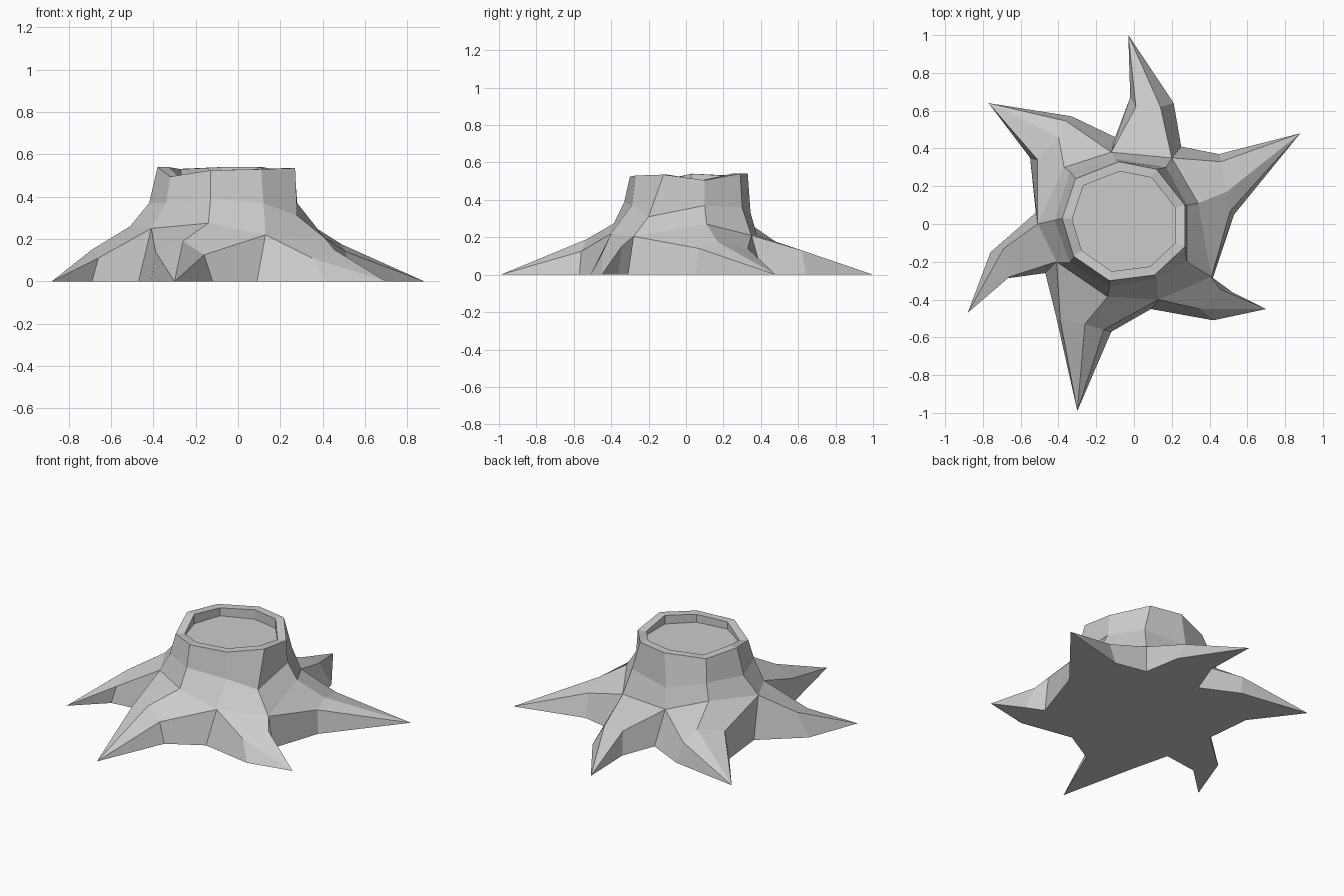
import bpy, bmesh
from mathutils import Vector

if "Cube" in bpy.data.objects:
    bpy.data.objects.remove(bpy.data.objects["Cube"])

grey = bpy.data.materials.new("grey wood")
grey.diffuse_color = (0.6, 0.6, 0.6, 1)
grey.use_nodes = True
grey.node_tree.nodes["Principled BSDF"].inputs["Base Color"].default_value = grey.diffuse_color

# Nine trunk columns, counter-clockwise: rim, waist and foot of each
columns = [
    ((-.32, -.17, .495), (-.34, -.20, .37), (-.41, -.20, .25)),
    ((-.13, -.30, .525), (-.13, -.33, .39), (-.14, -.385, .275)),
    ((.11, -.27, .53), (.12, -.29, .37), (.13, -.40, .22)),
    ((.27, -.12, .535), (.28, -.20, .31), (.41, -.28, .205)),
    ((.27, .10, .505), (.28, .10, .37), (.34, .11, .27)),
    ((.12, .29, .54), (.17, .30, .36), (.20, .35, .21)),
    ((-.08, .33, .54), (-.10, .345, .33), (-.12, .38, .21)),
    ((-.31, .24, .53), (-.34, .28, .40), (-.37, .30, .30)),
    ((-.38, .03, .54), (-.42, .02, .37), (-.51, 0, .26)),
]
# Ground point under each foot that lies between two roots
valleys = {0: (-.47, -.26), 2: (.09, -.45), 3: (.41, -.31),
           5: (.25, .41), 6: (-.10, .46), 8: (-.52, .06)}
# Roots: first and last column, tip, ground knees, upper knees, crest knee
roots = [
    (0, 2, (-.30, -.99), (-.41, -.50), (-.12, -.57),
     (-.39, -.51, .14), (-.16, -.56, .125), (-.26, -.53, .19)),
    (2, 3, (.70, -.45), (.42, -.51), (.52, -.36),
     (.35, -.45, .11), (.455, -.345, .15), None),
    (3, 5, (.88, .48), (.53, .05), (.45, .37),
     (.51, .07, .14), (.46, .33, .14), (.49, .17, .175)),
    (5, 6, (-.03, 1.0), (.21, .64), (-.02, .67),
     (.14, .62, .13), (.01, .62, .13), None),
    (6, 8, (-.77, .64), (-.33, .57), (-.55, .35),
     (-.36, .545, .13), (-.51, .34, .16), (-.40, .46, .19)),
    (8, 0, (-.88, -.47), (-.76, -.15), (-.69, -.29),
     (-.69, -.13, .15), (-.66, -.28, .11), None),
]

bm = bmesh.new()


def ground(p):
    return bm.verts.new((p[0], p[1], 0))


def face(*verts):
    bm.faces.new(verts)


def bridge(upper, lower):
    for i in range(len(upper)):
        j = (i + 1) % len(upper)
        face(upper[j], upper[i], lower[i], lower[j])


# Trunk wall
rim, waist, foot = [[bm.verts.new(c[k]) for c in columns] for k in range(3)]
bridge(rim, waist)
bridge(waist, foot)

# Rim and sunken cut surface
middle = Vector((-.05, .01, 0))


def inset(z_of):
    ring = []
    for v in rim:
        p = middle + (v.co - middle) * .84
        ring.append(bm.verts.new((p.x, p.y, z_of(v))))
    return ring


lip = inset(lambda v: v.co.z)
floor = inset(lambda v: .48)
bridge(lip, rim)
bridge(floor, lip)
bm.faces.new(floor)

# Roots
valley = {k: ground(p) for k, p in valleys.items()}
outline = []
for a, b, tip, gl, gr, kl, kr, kc in roots:
    t, gl, gr = ground(tip), ground(gl), ground(gr)
    kl, kr = bm.verts.new(kl), bm.verts.new(kr)
    if kc:
        kc = bm.verts.new(kc)
        crest = foot[a + 1]
        face(foot[a], kl, kc, crest)
        face(crest, kc, kr, foot[b])
        face(kl, t, kc)
        face(kc, t, kr)
    else:
        face(foot[a], kl, kr, foot[b])
        face(kl, t, kr)
    face(foot[a], valley[a], gl, kl)
    face(kl, gl, t)
    face(kr, t, gr)
    face(foot[b], kr, gr, valley[b])
    outline += [valley[a], gl, t, gr]

# Flat underside
bm.faces.new(outline[::-1])
bmesh.ops.recalc_face_normals(bm, faces=bm.faces)

mesh = bpy.data.meshes.new("tree_stump")
bm.to_mesh(mesh)
bm.free()
mesh.materials.append(grey)
bpy.context.collection.objects.link(bpy.data.objects.new("tree_stump", mesh))
